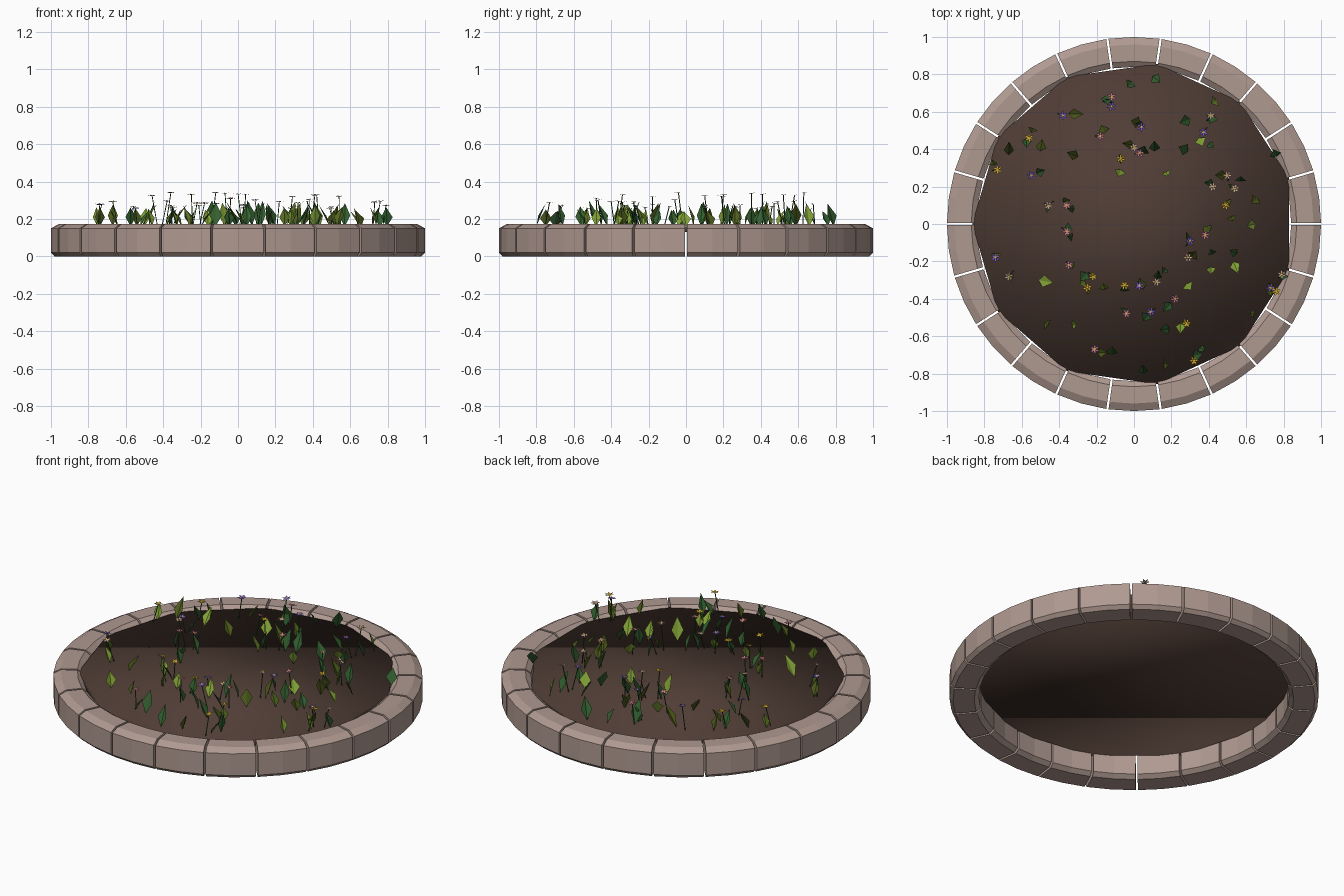
import bpy, bmesh, math, random
from mathutils import Vector, Matrix

random.seed(7)
cube = bpy.data.objects.get("Cube")
if cube:
    bpy.data.objects.remove(cube, do_unlink=True)

BLOCKS = 22
SOIL_TOP, SOIL_BOTTOM = 0.16, 0.13


def material(name, r, g, b):
    mat = bpy.data.materials.new(name)
    mat.use_nodes = True
    mat.diffuse_color = (r, g, b, 1)
    bsdf = mat.node_tree.nodes["Principled BSDF"]
    bsdf.inputs["Base Color"].default_value = (r, g, b, 1)
    bsdf.inputs["Roughness"].default_value = 0.9
    return mat


stone = material("stone", 0.43, 0.32, 0.28)
soil = material("soil", 0.08, 0.047, 0.036)
light_green = material("light green", 0.24, 0.38, 0.04)
olive = material("olive green", 0.08, 0.11, 0.012)
dark_green = material("dark green", 0.035, 0.12, 0.03)
pink = material("pink", 0.55, 0.18, 0.3)
purple = material("purple", 0.19, 0.11, 0.58)
yellow = material("yellow", 0.62, 0.4, 0.03)
pale = material("pale pink", 0.6, 0.4, 0.34)


def finish(bm, name, *mats):
    mesh = bpy.data.meshes.new(name)
    bm.to_mesh(mesh)
    bm.free()
    for mat in mats:
        mesh.materials.append(mat)
    obj = bpy.data.objects.new(name, mesh)
    bpy.context.collection.objects.link(obj)
    return obj


def polar(radius, angle, z=0.0):
    return Vector((radius * math.cos(angle), radius * math.sin(angle), z))


# Stone rim: one chamfered section swept through each block, with open joints
section = [(0.84, 0.02), (0.865, 0), (0.98, 0), (1, 0.02),
           (1, 0.15), (0.96, 0.172), (0.87, 0.172), (0.84, 0.15)]
bm = bmesh.new()
step = math.tau / BLOCKS
gap = 0.006
for i in range(BLOCKS):
    start = i * step
    rings = []
    for angle, side in ((start, 1), (start + step / 2, 0), (start + step, -1)):
        ring = []
        for r, z in section:
            shift = polar(gap * side, angle + math.pi / 2)
            ring.append(bm.verts.new(polar(r, angle, z) + shift))
        rings.append(ring)
    for a, b in zip(rings, rings[1:]):
        for k in range(len(section)):
            n = (k + 1) % len(section)
            bm.faces.new((a[k], a[n], b[n], b[k]))
    bm.faces.new(rings[0])
    bm.faces.new(rings[-1][::-1])
bmesh.ops.recalc_face_normals(bm, faces=bm.faces)
finish(bm, "stone_rim", stone)

# Soil: coarse smooth-shaded slab, one corner at every second joint
bm = bmesh.new()
sides = BLOCKS // 2
caps = [[bm.verts.new(polar(0.865, math.pi + k * 2 * step, z)) for k in range(sides)]
        for z in (SOIL_BOTTOM, SOIL_TOP)]
bm.faces.new(caps[0][::-1])
bm.faces.new(caps[1])
for k in range(sides):
    n = (k + 1) % sides
    bm.faces.new((caps[0][k], caps[0][n], caps[1][n], caps[1][k]))
for face in bm.faces:
    face.smooth = True
finish(bm, "soil_bed", soil)


def add_leaf(bm, x, y):
    """Folded diamond blade leaning away from its root."""
    length, width = random.uniform(0.09, 0.15), random.uniform(0.022, 0.034)
    turn = Matrix.Rotation(random.uniform(0, math.tau), 4, "Z")
    lean = Matrix.Rotation(random.uniform(0.2, 0.6), 4, "X")
    place = Matrix.Translation((x, y, SOIL_TOP)) @ turn @ lean
    mid = length * 0.45
    points = [(0, 0, 0), (width, 0.01, mid), (0, 0, length), (-width, 0.01, mid)]
    root, left, tip, right = [bm.verts.new(place @ Vector(p)) for p in points]
    bm.faces.new((root, left, tip))
    bm.faces.new((root, tip, right))


def add_flower(bm, x, y):
    """Thin stem carrying six diamond petals and a small centre."""
    top = Vector((x, y, random.uniform(0.25, 0.34)))
    foot = Vector((x + random.uniform(-0.03, 0.03), y + random.uniform(-0.03, 0.03), SOIL_TOP))
    low, high = [[bm.verts.new(c + polar(0.003, k * math.tau / 3)) for k in range(3)]
                 for c in (foot, top)]
    for k in range(3):
        n = (k + 1) % 3
        bm.faces.new((low[k], low[n], high[n], high[k]))
    tilt = Matrix.Translation(top) @ Matrix.Rotation(random.uniform(-0.2, 0.2), 4, "X")
    spin = random.uniform(0, 1)
    for k in range(6):
        a = spin + k * math.tau / 6
        petal = [polar(0, a), polar(0.015, a - 0.45, 0.002),
                 polar(0.027, a, 0.004), polar(0.015, a + 0.45, 0.002)]
        bm.faces.new([bm.verts.new(tilt @ p) for p in petal]).material_index = 1
    heart = [bm.verts.new(tilt @ polar(0.007, k * math.tau / 6, 0.005)) for k in range(6)]
    bm.faces.new(heart).material_index = 2


# Planting plan, in hundredths of a unit
flower_plan = {
    pink: [(-12, 68), (-18, 47), (3, 38), (-36, 10), (-36, -4), (-35, -22),
           (-4, -48), (-21, -67), (22, -40), (38, -6)],
    purple: [(-12, 63), (-38, 58), (4, 52), (37, 49), (-55, 26), (-74, -18),
             (30, -9), (3, -33), (9, -47), (73, -34)],
    yellow: [(-56, 46), (-73, 29), (-7, 35), (49, 10), (32, -73), (28, -53),
             (-5, -33), (-25, -34), (-22, -28), (76, -36)],
    pale: [(41, 58), (50, 26), (42, 20), (54, 19), (-46, 10), (29, -18),
           (12, -31), (-67, -28), (79, -27), (0, 41)],
}
leaf_plan = {
    light_green: [(-50, 39), (-7, 29), (44, 66), (17, 28), (65, 0), (-46, -54),
                  (-51, -30), (25, -53), (-16, -35), (64, -48), (41, -23),
                  (53, -20), (28, -32), (-33, -54), (-26, -31)],
    olive: [(-54, 51), (-67, 37), (-30, 36), (3, 54), (52, 4), (16, -75), (66, 14)],
    dark_green: [(-1, 76), (10, 79), (30, 56), (29, 39), (40, 43), (76, 36),
                 (57, 23), (11, 39), (-32, 8), (-33, -7), (-12, -70), (19, -56),
                 (35, -66), (42, -16), (55, -16), (5, -80), (17, -24)],
}

# Flowers, one object per petal colour
for petal, spots in flower_plan.items():
    bm = bmesh.new()
    for x, y in spots:
        add_flower(bm, x / 100, y / 100)
    finish(bm, petal.name.replace(" ", "_") + "_flowers", dark_green, petal, yellow)

# Leaves: the planned ones plus a blade at the foot of every flower
greens = [dark_green, light_green, dark_green, olive]
feet = [spot for spots in flower_plan.values() for spot in spots]
for i, (x, y) in enumerate(feet):
    leaf_plan[greens[i % 4]].append((x + random.uniform(-3, 3), y + random.uniform(-3, 3)))
for green, spots in leaf_plan.items():
    bm = bmesh.new()
    for x, y in spots:
        add_leaf(bm, x / 100, y / 100)
    finish(bm, green.name.replace(" ", "_") + "_leaves", green)
